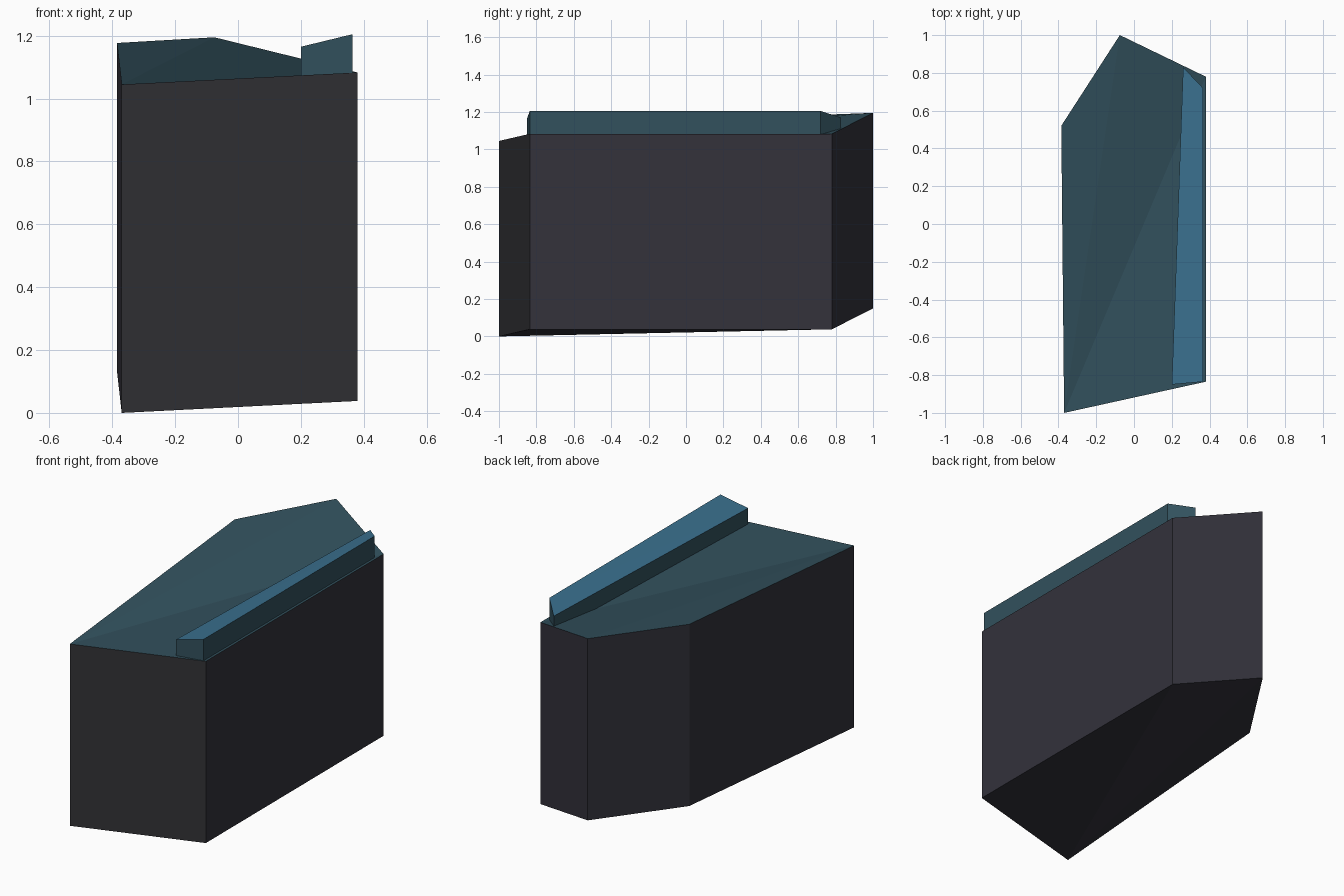
import bpy
import bmesh

cube = bpy.data.objects.get("Cube")
if cube:
    bpy.data.objects.remove(cube, do_unlink=True)


def make_material(name, rgb):
    mat = bpy.data.materials.new(name)
    mat.use_nodes = True
    mat.diffuse_color = (*rgb, 1)
    mat.node_tree.nodes["Principled BSDF"].inputs["Base Color"].default_value = (*rgb, 1)
    return mat


charcoal = make_material("charcoal", (0.033, 0.032, 0.044))
grey = make_material("dark grey", (0.031, 0.031, 0.036))
teal = make_material("dark teal", (0.032, 0.082, 0.110))
blue = make_material("steel blue", (0.042, 0.162, 0.270))


def make_prism(name, outline, depth, materials, top, side, front):
    """Extrude a sloping outline straight down, fanning its caps from the first point."""
    bm = bmesh.new()
    upper = [bm.verts.new(p) for p in outline]
    lower = [bm.verts.new((x, y, z - depth)) for x, y, z in outline]
    count = len(outline)
    for i in range(1, count - 1):
        bm.faces.new((upper[0], upper[i], upper[i + 1])).material_index = top
        bm.faces.new((lower[0], lower[i + 1], lower[i])).material_index = side
    for i in range(count):
        j = (i + 1) % count
        wall = bm.faces.new((upper[i], lower[i], lower[j], upper[j]))
        wall.material_index = front if i == 0 else side
    bmesh.ops.recalc_face_normals(bm, faces=bm.faces)
    mesh = bpy.data.meshes.new(name)
    bm.to_mesh(mesh)
    bm.free()
    for mat in materials:
        mesh.materials.append(mat)
    obj = bpy.data.objects.new(name, mesh)
    bpy.context.collection.objects.link(obj)
    return obj


# Main block: five walls under a warped, sloping roof
block_outline = [
    (-0.37, -1.0, 1.045),
    (0.38, -0.835, 1.083),
    (0.38, 0.78, 1.083),
    (-0.075, 1.0, 1.195),
    (-0.385, 0.52, 1.177),
]
make_prism("main_block", block_outline, 1.045, [charcoal, teal, grey], top=1, side=0, front=2)

# Raised ledge along the right edge of the roof
ledge_outline = [
    (0.2, -0.85, 1.165),
    (0.365, -0.835, 1.205),
    (0.365, 0.72, 1.205),
    (0.26, 0.83, 1.17),
]
make_prism("roof_ledge", ledge_outline, 0.125, [teal, blue], top=1, side=0, front=0)
